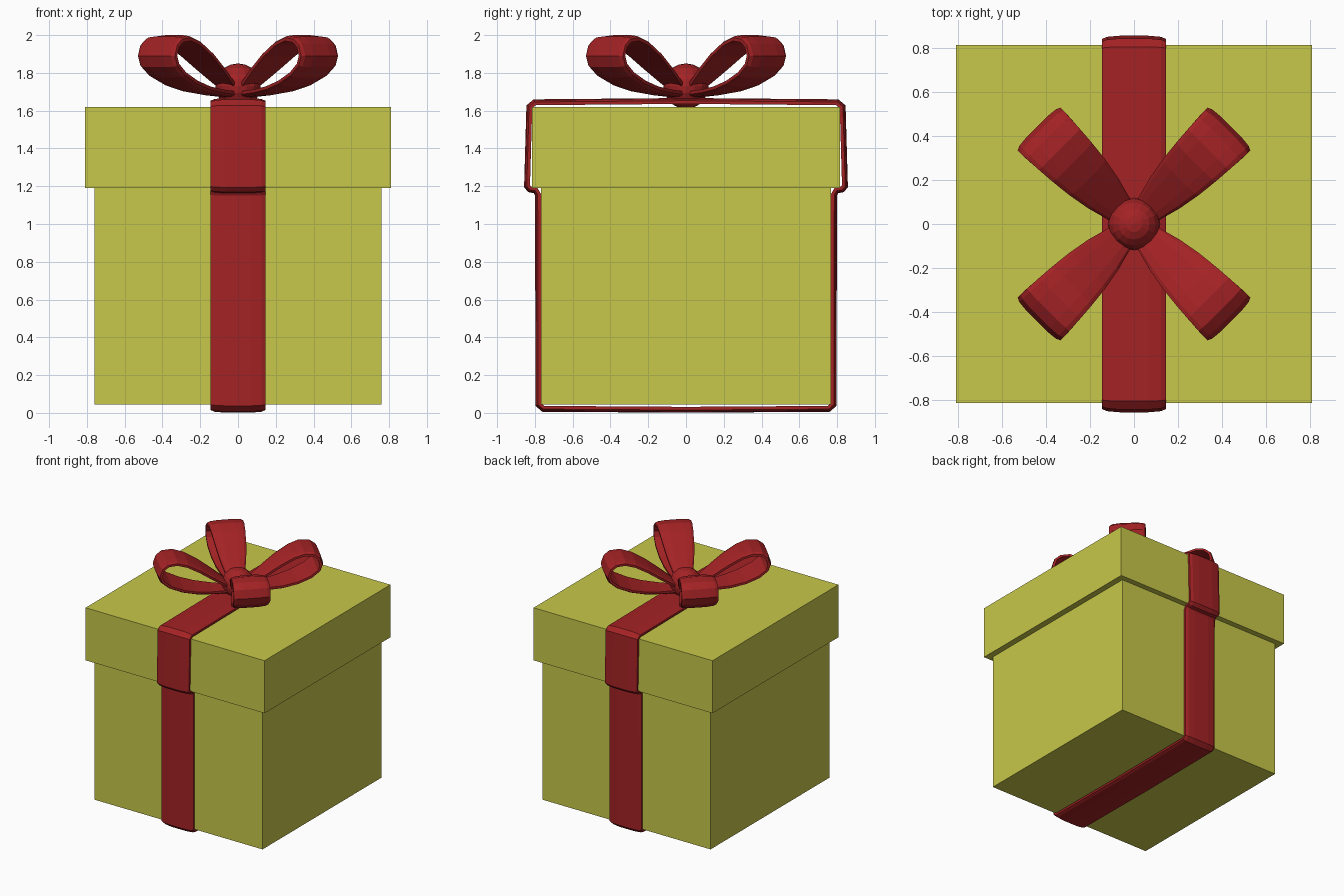
import bpy, bmesh, math
from mathutils import Vector, Matrix

if "Cube" in bpy.data.objects:
    bpy.data.objects.remove(bpy.data.objects["Cube"])


def material(name, color):
    m = bpy.data.materials.new(name)
    m.diffuse_color = (*color, 1)
    m.use_nodes = True
    m.node_tree.nodes["Principled BSDF"].inputs["Base Color"].default_value = m.diffuse_color
    return m


yellow = material("yellow card", (0.578, 0.578, 0.07))
red = material("red ribbon", (0.37, 0.016, 0.018))


def make_object(name, bm, mat):
    bmesh.ops.recalc_face_normals(bm, faces=bm.faces)
    me = bpy.data.meshes.new(name)
    bm.to_mesh(me)
    bm.free()
    me.materials.append(mat)
    ob = bpy.data.objects.new(name, me)
    bpy.context.collection.objects.link(ob)
    return ob


def box(name, hx, hy, z0, z1):
    bm = bmesh.new()
    bmesh.ops.create_cube(bm, size=1)
    bmesh.ops.scale(bm, vec=(2 * hx, 2 * hy, z1 - z0), verts=bm.verts)
    bmesh.ops.translate(bm, vec=(0, 0, (z0 + z1) / 2), verts=bm.verts)
    return make_object(name, bm, yellow)


# Ribbon cross-section: (fraction of half width, outward offset)
SECTION = [(-1, -0.014), (-1, 0.003), (-0.85, 0.012), (-0.45, 0.017), (0.45, 0.017),
           (0.85, 0.012), (1, 0.003), (1, -0.014)]


def ribbon(name, path, angle=0, closed=False):
    """Sweep the section along (distance, height, half width), then turn about z."""
    bm = bmesh.new()
    n = len(path)
    pts = [Vector(p[:2]) for p in path]
    rings = []
    for i, (d, z, w) in enumerate(path):
        a = pts[i - 1] if closed or i > 0 else pts[i]
        b = pts[(i + 1) % n] if closed or i < n - 1 else pts[i]
        t1, t2 = pts[i] - a, b - pts[i]
        t = (t1.normalized() + t2.normalized()).normalized()
        ref = t2.normalized() if t2.length else t1.normalized()
        miter = 1 / max(0.5, t.dot(ref))
        nd, nz = t.y * miter, -t.x * miter
        rings.append([bm.verts.new((u * w, d + nd * v, z + nz * v)) for u, v in SECTION])
    k = len(SECTION)
    for i in range(n if closed else n - 1):
        r, s = rings[i], rings[(i + 1) % n]
        for j in range(k):
            bm.faces.new((r[j], r[(j + 1) % k], s[(j + 1) % k], s[j]))
    if not closed:
        bm.faces.new(rings[0])
        bm.faces.new(rings[-1])
    bmesh.ops.rotate(bm, cent=(0, 0, 0), matrix=Matrix.Rotation(angle, 3, 'Z'), verts=bm.verts)
    return make_object(name, bm, red)


# Box and overhanging lid
box("box_body", 0.76, 0.768, 0.045, 1.2)
box("box_lid", 0.81, 0.814, 1.19, 1.62)

# Band wrapped around box and lid, following the lid step
half = [(0.0, 0.018), (0.755, 0.023), (0.78, 0.045), (0.782, 1.155), (0.795, 1.178),
        (0.825, 1.184), (0.84, 1.2), (0.828, 1.62), (0.8, 1.643), (0.0, 1.65)]
loop = half + [(-d, z) for d, z in half[-2:0:-1]]
ribbon("ribbon_band", [(d, z, 0.145) for d, z in loop], closed=True)

# Four bow loops on the diagonals
petal = [(0.0, 1.685, 0.05), (0.1, 1.69, 0.065), (0.2, 1.698, 0.085), (0.32, 1.715, 0.108),
         (0.43, 1.745, 0.125), (0.53, 1.79, 0.135), (0.59, 1.84, 0.138), (0.608, 1.89, 0.138),
         (0.59, 1.945, 0.138), (0.55, 1.976, 0.136), (0.48, 1.983, 0.132), (0.4, 1.957, 0.126),
         (0.3, 1.898, 0.115), (0.2, 1.825, 0.097), (0.1, 1.75, 0.07), (0.02, 1.7, 0.05)]
for i in range(4):
    ribbon(f"bow_loop_{i + 1}", petal, math.radians(45 + 90 * i))

# Round knot in the middle of the bow
bm = bmesh.new()
bmesh.ops.create_uvsphere(bm, u_segments=16, v_segments=10, radius=0.12)
bmesh.ops.translate(bm, vec=(0, 0, 1.73), verts=bm.verts)
make_object("bow_knot", bm, red)
